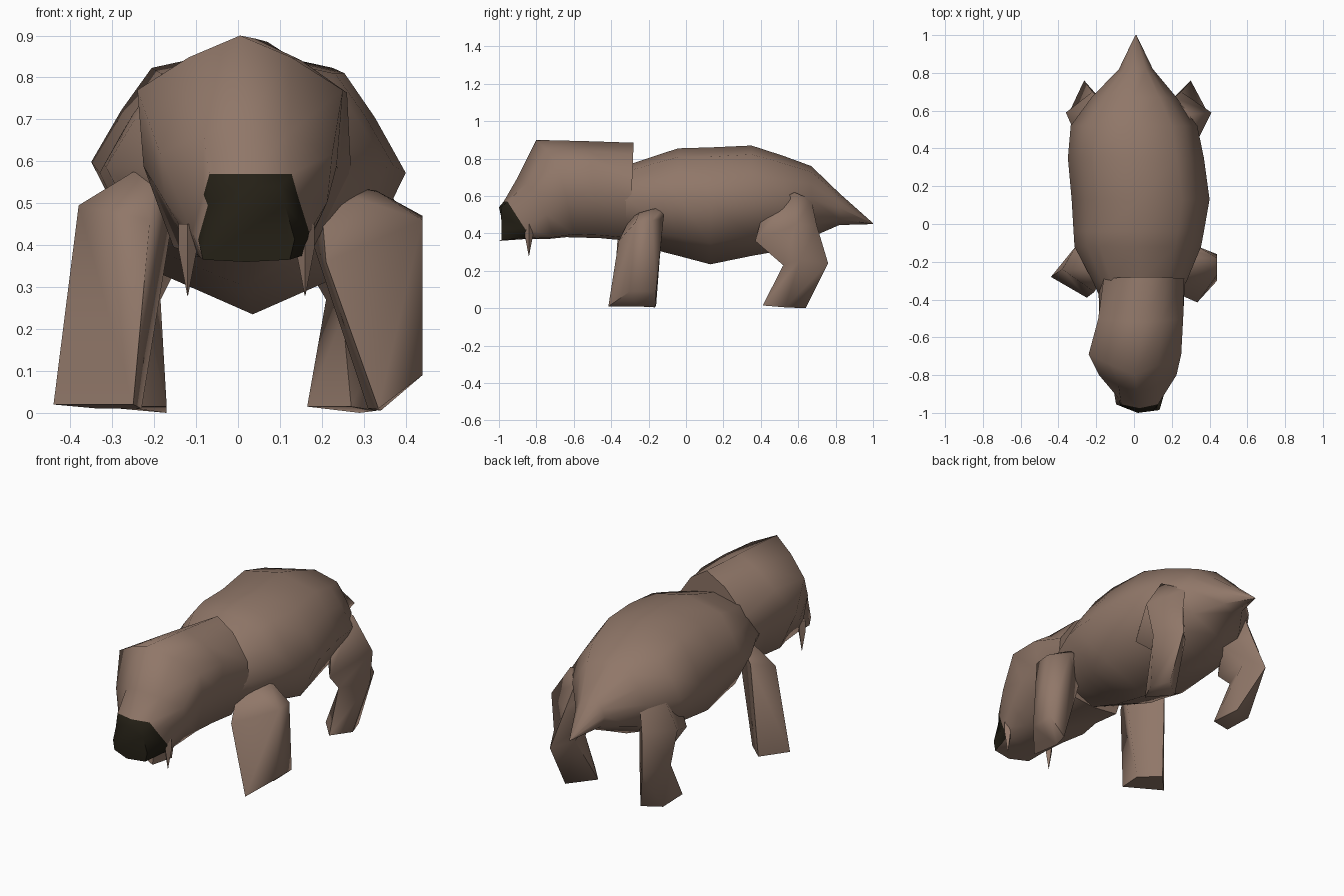
import bpy
import bmesh
import math

if "Cube" in bpy.data.objects:
    bpy.data.objects.remove(bpy.data.objects["Cube"])


def material(name, rgb):
    m = bpy.data.materials.new(name)
    m.diffuse_color = (*rgb, 1)
    m.use_nodes = True
    m.node_tree.nodes["Principled BSDF"].inputs["Base Color"].default_value = m.diffuse_color
    return m


brown = material("brown_hide", (0.28, 0.185, 0.14))
dark = material("dark_muzzle", (0.018, 0.0145, 0.008))


def loft(name, rings, angle=80, muzzle=False):
    """Skin a closed tube through rings; a muzzle gets a dark front band."""
    bm = bmesh.new()
    loops = [[bm.verts.new(p) for p in ring] for ring in rings]
    n = len(loops[0])
    for i, (a, b) in enumerate(zip(loops, loops[1:])):
        for j in range(n):
            k = (j + 1) % n
            f = bm.faces.new((a[j], a[k], b[k], b[j]))
            # the chin and left cheek, faces 4 to 7, stay brown
            f.material_index = int(muzzle and i == 0 and not 4 <= j <= 7)
    bm.faces.new(loops[0]).material_index = int(muzzle)
    bm.faces.new(loops[-1])
    bmesh.ops.recalc_face_normals(bm, faces=bm.faces)
    mesh = bpy.data.meshes.new(name)
    bm.to_mesh(mesh)
    bm.free()
    obj = bpy.data.objects.new(name, mesh)
    bpy.context.collection.objects.link(obj)
    mesh.materials.append(brown)
    if muzzle:
        mesh.materials.append(dark)
    bpy.ops.object.select_all(action='DESELECT')
    obj.select_set(True)
    bpy.context.view_layer.objects.active = obj
    bpy.ops.object.shade_smooth_by_angle(angle=math.radians(angle))
    return obj


def section(profile, x0, w, bottom, top, bow=0, lean=0, yaw=0):
    """Mirrored half profile (across, up) spanned between two (y, z) points."""
    full = profile + [(-u, t) for u, t in profile[-2:0:-1]]
    (yb, zb), (yt, zt) = bottom, top
    return [(x0 + u * w + lean * t, yb + (yt - yb) * t + bow * abs(u) - yaw * u,
             zb + (zt - zb) * t) for u, t in full]


# body with pointed tail
round_profile = [(0, 1), (.6, .92), (.8, .75), (1, .54), (.7, .18), (0, 0)]
stations = [  # y, bottom, top, half width, x centre
    (-.50, .39, .68, .15, .02), (-.30, .36, .77, .25, .03),
    (-.12, .30, .83, .335, .02), (-.04, .28, .855, .345, .025),
    (.13, .235, .86, .365, .035), (.35, .28, .87, .36, .01),
    (.52, .31, .815, .335, 0), (.67, .38, .76, .225, 0),
    (.82, .445, .615, .09, .01), (1.0, .45, .455, .003, .01)]
loft("body", [section(round_profile, x, w, (y, b), (y, t))
              for y, b, t, w, x in stations])

# head with dark muzzle
snout = [(0, 1), (.7, 1), (.8, .75), (1, .3), (.9, .03), (0, 0)]
skull = [(0, 1), (.5, .9), (1, .75), (.94, .4), (.65, .03), (0, 0)]
nape = [(0, 1), (.45, .88), (.92, .62), (1, .4), (.65, .03), (0, 0)]
loft("head", [
    section(snout, .02, .115, (-1.0, .36), (-1.0, .54), .03, 0, .015),
    section(snout, .03, .14, (-.86, .37), (-.975, .57), .03),
    section(skull, .02, .205, (-.74, .37), (-.90, .70), .06),
    section(skull, .005, .245, (-.64, .38), (-.80, .90), .07),
    section(skull, .02, .225, (-.46, .375), (-.52, .893), 0, .02),
    section(nape, .02, .23, (-.30, .36), (-.28, .885), 0, .05),
], angle=70, muzzle=True)

# front legs, feet first
loft("front_leg_left", [
    [(-.25, -.39, .02), (-.44, -.28, .02), (-.33, -.16, .01), (-.23, -.25, .01)],
    [(-.21, -.36, .46), (-.38, -.24, .495), (-.31, -.12, .53), (-.15, -.25, .50)],
    [(-.20, -.28, .56), (-.25, -.24, .575), (-.23, -.17, .57), (-.15, -.23, .56)],
])
loft("front_leg_right", [
    [(.335, -.415, .01), (.44, -.30, .09), (.44, -.16, .09), (.34, -.165, .005),
     (.31, -.26, .01)],
    [(.21, -.36, .36), (.44, -.27, .46), (.44, -.18, .47), (.34, -.12, .48),
     (.18, -.24, .40)],
    [(.20, -.30, .48), (.29, -.25, .51), (.33, -.18, .53), (.26, -.12, .54),
     (.15, -.22, .50)],
])

# hind legs: separate feet, upper rings shared
feet = {
    "left": [(-.28, .43, .015), (-.28, .60, .01), (-.17, .64, 0), (-.17, .45, .015)],
    "right": [(.27, .41, .015), (.33, .53, .005), (.29, .64, 0), (.165, .53, .015)]}
hind = [
    [(.25, .52, .23), (.38, .61, .26), (.30, .76, .24), (.21, .67, .27)],
    [(.30, .37, .36), (.41, .59, .45), (.25, .70, .44), (.14, .58, .39)],
    [(.28, .42, .54), (.30, .58, .62), (.21, .67, .58), (.14, .52, .56)],
]
for side, sx in (("left", -.88), ("right", 1.0)):
    loft("hind_leg_" + side, [feet[side]] + [
        [(x * sx, y, z) for x, y, z in ring] for ring in hind])

# fangs hanging beside the muzzle
for side, x in (("left", -.12), ("right", .16)):
    rings = []
    for r, z in ((.022, .45), (.022, .39), (.001, .28)):
        rings.append([(x + r * math.cos(a), -.84 + r * math.sin(a), z)
                      for a in (0, math.pi / 2, math.pi, 1.5 * math.pi)])
    loft("fang_" + side, rings, angle=55)
